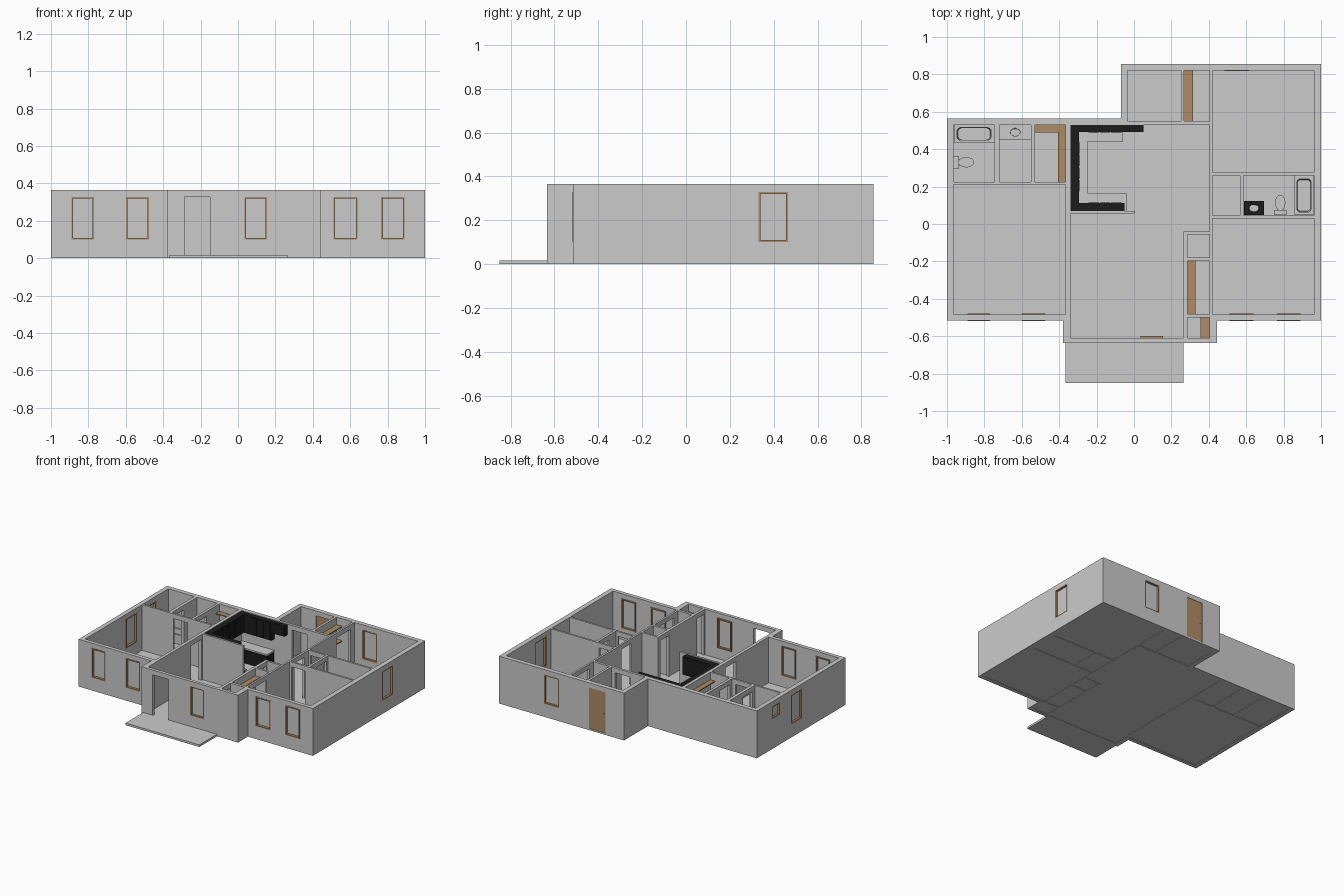
import bpy, bmesh, math
from mathutils import Vector, Matrix

if "Cube" in bpy.data.objects:
    bpy.data.objects.remove(bpy.data.objects["Cube"])


def material(name, col):
    m = bpy.data.materials.new(name)
    m.diffuse_color = (*col, 1)
    m.use_nodes = True
    m.node_tree.nodes["Principled BSDF"].inputs["Base Color"].default_value = m.diffuse_color
    return m


TAN = material("tan_wood", (0.42, 0.26, 0.13))
BLACK = material("black", (0.012, 0.012, 0.012))
BACK, FLOOR, TOP = 0.565, 0.012, 0.365


def finish(name, bm, mat=None):
    bmesh.ops.recalc_face_normals(bm, faces=bm.faces)
    me = bpy.data.meshes.new(name)
    bm.to_mesh(me)
    bm.free()
    ob = bpy.data.objects.new(name, me)
    bpy.context.collection.objects.link(ob)
    if mat:
        me.materials.append(mat)
    return ob


def add_box(bm, x0, x1, y0, y1, z0, z1):
    m = Matrix.Translation(((x0 + x1) / 2, (y0 + y1) / 2, (z0 + z1) / 2)) @ \
        Matrix.Diagonal((x1 - x0, y1 - y0, z1 - z0, 1))
    return bmesh.ops.create_cube(bm, size=1, matrix=m)["verts"]


def boxes(name, items, mat=None):
    bm = bmesh.new()
    for b in items:
        add_box(bm, *b)
    return finish(name, bm, mat)


def add_prism(bm, pts, z0, z1):
    f = bm.faces.new([bm.verts.new((x, y, z0)) for x, y in pts])
    r = bmesh.ops.extrude_face_region(bm, geom=[f])
    bmesh.ops.translate(bm, vec=(0, 0, z1 - z0),
                        verts=[v for v in r["geom"] if isinstance(v, bmesh.types.BMVert)])


def cut(ob, cutter):
    mod = ob.modifiers.new("cut", "BOOLEAN")
    mod.operation, mod.solver, mod.object = "DIFFERENCE", "EXACT", cutter
    bpy.context.view_layer.objects.active = ob
    bpy.ops.object.modifier_apply(modifier=mod.name)
    bpy.data.objects.remove(cutter)


# Wall block from the plan outline
OUTLINE = [(-1, -.515), (-.38, -.515), (-.38, -.635), (.445, -.635), (.445, -.515),
           (1, -.515), (1, .855), (-.07, .855), (-.07, BACK), (-1, BACK)]
bm = bmesh.new()
add_prism(bm, OUTLINE, 0, TOP)
walls = finish("walls", bm)

# Rooms hollowed out: x0, x1, y0, y1
ROOMS = [(-.965, -.745, .225, .53), (-.72, -.55, .225, .53), (-.53, -.365, .225, .53),
         (-.965, -.365, -.485, .21), (-.035, .25, .55, .82), (.268, .405, .55, .82),
         (.42, .962, .275, .82), (.42, .567, .045, .26), (.585, .962, .045, .26),
         (.42, .962, -.485, .03), (.287, .405, -.18, -.055), (.287, .405, -.48, -.197),
         (.287, .405, -.61, -.5)]
bm = bmesh.new()
for r in ROOMS:
    add_box(bm, *r, -.1, .5)
add_prism(bm, [(-.34, -.61), (.265, -.61), (.265, -.04), (.405, -.04), (.405, .53), (-.34, .53)], -.1, .5)
cut(walls, finish("room_cutter", bm))

# Windows: axis along the wall, span, outer face position, outward sign, sill
WINDOWS = [("x", -.89, -.77, -.515, -1, .10), ("x", -.6, -.475, -.515, -1, .10),
           ("x", .035, .155, -.635, -1, .10), ("x", .51, .64, -.515, -1, .10),
           ("x", .765, .89, -.515, -1, .10), ("x", .485, .615, .855, 1, .10),
           ("y", .33, .465, 1, 1, .10), ("y", .015, .145, -1, -1, .10),
           ("y", .28, .38, -1, -1, .23)]
# Door openings: x0, x1, y0, y1
DOORS = [(-.285, -.15, -.7, -.58), (.09, .23, .8, .9), (-.70, -.58, .19, .24),
         (-.77, -.70, .25, .37), (-.565, -.515, .25, .37), (-.38, -.32, -.09, .04),
         (.09, .22, .51, .57), (.39, .44, .09, .21), (.437, .55, .02, .055),
         (.437, .55, .25, .29), (.555, .6, .13, .245), (.39, .44, -.43, -.25),
         (.39, .44, .6, .77), (.25, .3, -.17, -.065), (.25, .3, -.6, -.51)]


def oriented(axis, a0, a1, b0, b1, z0, z1):
    b0, b1 = min(b0, b1), max(b0, b1)
    return (a0, a1, b0, b1, z0, z1) if axis == "x" else (b0, b1, a0, a1, z0, z1)


holes = [(*d, FLOOR, .328) for d in DOORS]
holes += [oriented(ax, a, b, p - .06, p + .06, s, .328) for ax, a, b, p, sg, s in WINDOWS]
cut(walls, boxes("opening_cutter", holes))

# Window frames and panes
t = .009
for i, (ax, a, b, p, sg, s) in enumerate(WINDOWS):
    o, n, z = p + sg * .003, p - sg * .036, .328
    if abs(p) == 1 or p == .855 or p == -.635:
        o = p
    boxes(f"window_frame_{i}", [oriented(ax, a, a + t, o, n, s, z), oriented(ax, b - t, b, o, n, s, z),
          oriented(ax, a + t, b - t, o, n, s, s + t), oriented(ax, a + t, b - t, o, n, z - t, z)], TAN)
    boxes(f"window_pane_{i}", [oriented(ax, a + t, b - t, p - sg * .016, p - sg * .02, s + t, z - t)])

# Floor slab and porch
bm = bmesh.new()
add_prism(bm, [(x - math.copysign(.012, x), y - math.copysign(.012, y)) for x, y in OUTLINE], .004, FLOOR)
finish("floor", bm)
boxes("porch", [(-.365, .265, -.85, -.635, 0, .016)])

# Back door with knob
boxes("back_door", [(.09, .23, .83, .852, FLOOR, .328)], TAN)
bm = bmesh.new()
bmesh.ops.create_uvsphere(bm, u_segments=12, v_segments=8, radius=.006,
                          matrix=Matrix.Translation((.105, .855 - .006, .16)))
finish("door_knob", bm, TAN)

# Kitchen: base cabinets, counters, wall cabinets
boxes("base_cabinets", [(-.34, -.065, .447, .53, FLOOR, .122), (-.34, -.255, .158, .447, FLOOR, .122),
                        (-.34, -.045, .07, .158, FLOOR, .122)], BLACK)
boxes("partition_wall", [(-.34, .005, .055, .07, FLOOR, TOP)])
counter = boxes("counter_back", [(-.34, -.06, .44, .53, .122, .132)])
boxes("counter_front", [(-.34, -.04, .07, .165, .122, .132)])
side = boxes("counter_side", [(-.34, -.248, .165, .44, .122, .132)])
cut(side, boxes("sink_cutter", [(-.3, -.258, .305, .405, .1, .2)]))
boxes("kitchen_sink", [(-.302, -.256, .303, .407, .123, .126)])
boxes("wall_cabinets", [(-.34, -.06, .492, .53, .22, .36), (-.06, .05, .492, .53, .28, .36),
                        (-.34, -.295, .113, .492, .22, .36), (-.34, -.05, .07, .113, .22, .36)], BLACK)
fronts = []
for k in range(3):
    x = -.245 + k * .06
    fronts += [(x + .003, x + .057, .443, .448, .025, .115), (x + .003, x + .057, .489, .493, .225, .355),
               (x + .003, x + .057, .157, .162, .025, .115), (x + .003, x + .057, .112, .116, .225, .355)]
for k in range(4):
    y = .17 + k * .068
    fronts += [(-.256, -.251, y + .003, y + .065, .025, .115), (-.296, -.291, y + .003, y + .065, .225, .355)]
boxes("cabinet_fronts", fronts, BLACK)

# Closet shelves
SHELVES = [(-.53, -.365, .49, .53), (-.405, -.365, .225, .49), (.268, .315, .55, .82),
           (.287, .33, -.48, -.197), (.355, .405, -.61, -.5)]
boxes("closet_shelves", [(*s, z, z + .007) for s in SHELVES for z in (.19, .3)], TAN)


# Bathtub: box with a rounded, sunken basin
def tub(name, x0, x1, y0, y1, h=.085, rim=.011):
    body = boxes(name, [(x0, x1, y0, y1, FLOOR, h)])
    bm = bmesh.new()
    vs = add_box(bm, x0 + rim, x1 - rim, y0 + rim, y1 - rim, .025, h + .05)
    c = Vector(((x0 + x1) / 2, (y0 + y1) / 2, 0))
    for v in vs:
        if v.co.z < .05:
            v.co.x = c.x + (v.co.x - c.x) * .88
            v.co.y = c.y + (v.co.y - c.y) * .88
    edges = [e for e in bm.edges if abs(e.verts[0].co.z - e.verts[1].co.z) > .05]
    bmesh.ops.bevel(bm, geom=edges, offset=.02, segments=5, affect="EDGES", profile=.5)
    cut(body, finish("basin_cutter", bm))


tub("bathtub_left", -.963, -.747, .435, .528)
tub("bathtub_right", .857, .96, .047, .258)


# Toilet: tank, pedestal, oval bowl and lid; built facing +y, then turned
def toilet(name, loc, angle):
    bm = bmesh.new()
    add_box(bm, -.032, .032, 0, .026, .06, .115)
    add_box(bm, -.034, .034, -.001, .028, .115, .12)
    add_box(bm, -.018, .018, .015, .075, FLOOR, .05)
    for z, h, r1, r2 in ((.045, .035, .7, 1), (.066, .007, 1.05, 1.05)):
        m = Matrix.Translation((0, .066, z)) @ Matrix.Diagonal((.026, .04, 1, 1))
        bmesh.ops.create_cone(bm, cap_ends=True, segments=24, radius1=r1, radius2=r2, depth=h, matrix=m)
    ob = finish(name, bm)
    ob.location = (*loc, 0)
    ob.rotation_euler.z = angle


toilet("toilet_left", (-.963, .33), -math.pi / 2)
toilet("toilet_right", (.782, .048), 0)


# Vanity: black cabinet, top slab with a round sink cut in
def vanity(name, x0, x1, y0, y1, top_mat):
    boxes(name + "_cabinet", [(x0, x1, y0, y1, FLOOR, .108)], BLACK)
    top = boxes(name + "_top", [(x0, x1, y0, y1, .108, .122)], top_mat)
    cx, cy = (x0 + x1) / 2, (y0 + y1) / 2
    bm = bmesh.new()
    m = Matrix.Translation((cx, cy, .13)) @ Matrix.Diagonal((.032, .024, 1, 1))
    bmesh.ops.create_cone(bm, cap_ends=True, segments=20, radius1=.8, radius2=1, depth=.034, matrix=m)
    cut(top, finish("sink_cutter", bm))
    boxes(name + "_basin", [(cx - .024, cx + .024, cy - .018, cy + .018, .112, .1145)])
    boxes(name + "_faucet", [(cx - .003, cx + .003, cy + s * .024 - .003, cy + s * .024 + .003, .12, .14)
                             for s in ((1,) if y0 > .3 else (-1,))])


vanity("vanity_left", -.72, -.55, .45, .53, None)
vanity("vanity_right", .587, .695, .047, .122, BLACK)
